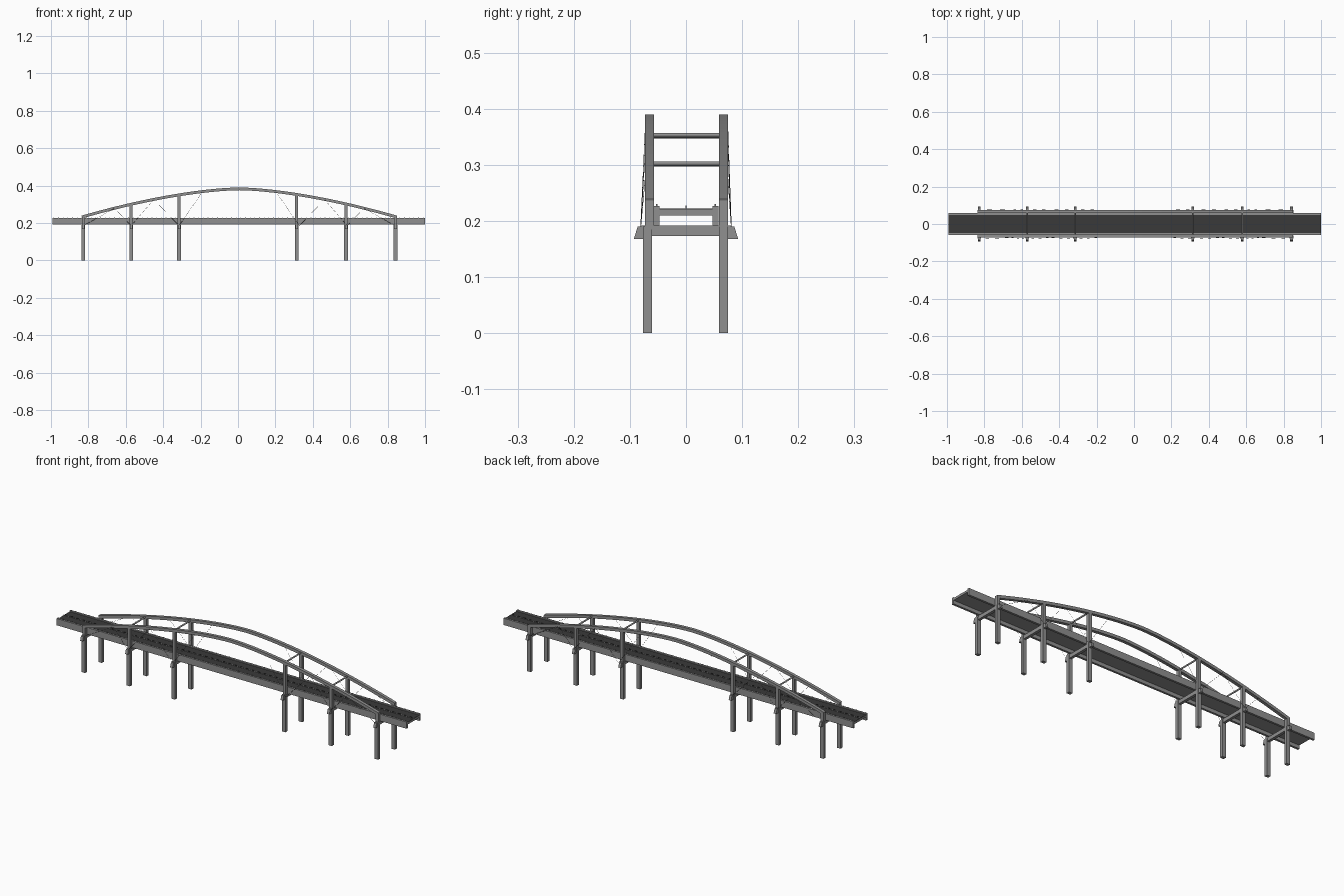
import bpy, bmesh, math
from mathutils import Vector

if "Cube" in bpy.data.objects:
    bpy.data.objects.remove(bpy.data.objects["Cube"])


def material(name, c):
    m = bpy.data.materials.new(name)
    m.diffuse_color = (c, c, c, 1)
    m.use_nodes = True
    m.node_tree.nodes["Principled BSDF"].inputs["Base Color"].default_value = m.diffuse_color
    return m


CONCRETE = material("mid grey concrete", 0.28)
ROAD = material("dark grey asphalt", 0.042)
CABLE = material("dark steel", 0.06)


def finish(name, bm, mat, bevel=0):
    bmesh.ops.recalc_face_normals(bm, faces=bm.faces)
    me = bpy.data.meshes.new(name)
    bm.to_mesh(me)
    bm.free()
    me.materials.append(mat)
    ob = bpy.data.objects.new(name, me)
    bpy.context.collection.objects.link(ob)
    if bevel:
        mod = ob.modifiers.new("chamfer", 'BEVEL')
        mod.width = bevel
        mod.segments = 1
    return ob


def box(bm, x0, x1, y0, y1, z0, z1):
    g = bmesh.ops.create_cube(bm, size=1)
    for v in g['verts']:
        v.co = ((x0 + x1) / 2 + v.co.x * (x1 - x0),
                (y0 + y1) / 2 + v.co.y * (y1 - y0),
                (z0 + z1) / 2 + v.co.z * (z1 - z0))


def rod(bm, a, b, r, sides):
    a, b = Vector(a), Vector(b)
    d = b - a
    g = bmesh.ops.create_cone(bm, cap_ends=True, segments=sides,
                              radius1=r, radius2=r, depth=d.length)
    q = d.to_track_quat('Z', 'Y')
    for v in g['verts']:
        v.co = q @ v.co + (a + b) / 2


MID = 0.0065                                   # arch centre along x
PIERS = [-0.827, -0.571, -0.315, 0.314, 0.578, 0.842]
X0, X1 = -0.993, 1.0                           # deck ends
ARCH_Y = (-0.065, 0.067)
COLUMN_Y = (-0.069, 0.067)


def arch_top(x):
    return 0.39 - 0.198 * abs(x - MID) ** 1.6


# concrete slab between the girders, with a thin asphalt plate on top
bm = bmesh.new()
box(bm, X0, X1, -0.05, 0.05, 0.210, 0.2205)
finish("road_slab", bm, CONCRETE)
bm = bmesh.new()
box(bm, X0 + 0.001, X1 - 0.001, -0.049, 0.049, 0.220, 0.222)
finish("road_surface", bm, ROAD)

# edge girders
bm = bmesh.new()
for s in (-1, 1):
    y = sorted((s * 0.047, s * 0.058))
    box(bm, X0, X1, y[0], y[1], 0.192, 0.2265)
finish("edge_girders", bm, CONCRETE)

# small guard posts along both girders
bm = bmesh.new()
n = 80
for i in range(n):
    x = -0.985 + 1.975 * i / (n - 1)
    for s in (-1, 1):
        box(bm, x - 0.0018, x + 0.0018, s * 0.052 - 0.0015, s * 0.052 + 0.0015, 0.225, 0.230)
finish("guard_posts", bm, CONCRETE)

# centre divider and its short posts
bm = bmesh.new()
box(bm, X0, X1, -0.0012, 0.0012, 0.221, 0.2235)
finish("centre_divider", bm, CONCRETE)
bm = bmesh.new()
for i in range(60):
    x = -0.98 + 1.965 * i / 59
    box(bm, x - 0.005, x + 0.005, -0.0012, 0.0012, 0.2225, 0.2275)
finish("centre_posts", bm, CABLE)

# columns: lower part to the cap beam, upper part to the arch
bm = bmesh.new()
for x in PIERS:
    for yc, ya in zip(COLUMN_Y, ARCH_Y):
        box(bm, x - 0.010, x + 0.010, yc - 0.008, yc + 0.008, 0, 0.19)
        box(bm, x - 0.008, x + 0.008, ya - 0.008, ya + 0.008,
            0.185, arch_top(x) - 0.006)
finish("columns", bm, CONCRETE)

# cross beams under the deck
bm = bmesh.new()
for x in PIERS:
    box(bm, x - 0.007, x + 0.007, -0.08, 0.08, 0.173, 0.1915)
finish("cap_beams", bm, CONCRETE)

# wedge brackets on the outer side of each column
bm = bmesh.new()
for x in PIERS:
    for s in (-1, 1):
        prof = [(0.072, 0.168), (0.093, 0.168), (0.086, 0.19), (0.072, 0.19)]
        f = bm.faces.new([bm.verts.new((x - 0.007, s * y, z)) for y, z in prof])
        ext = bmesh.ops.extrude_face_region(bm, geom=[f])
        for v in ext['geom']:
            if isinstance(v, bmesh.types.BMVert):
                v.co.x += 0.014
finish("wedge_brackets", bm, CONCRETE)

# twin arches, rectangular section swept along the curve
for yc, name in zip(ARCH_Y, ("front_arch", "back_arch")):
    bm = bmesh.new()
    prev = None
    n = 48
    for i in range(n + 1):
        x = -0.837 + (0.85 + 0.837) * i / n
        slope = (arch_top(x + 0.001) - arch_top(x - 0.001)) / 0.002
        nrm = Vector((-slope, 0, 1)).normalized() * 0.015
        p = Vector((x, 0, arch_top(x)))
        ring = [bm.verts.new(q + Vector((0, yc + dy, 0)))
                for q, dy in ((p, -0.008), (p, 0.008), (p - nrm, 0.008), (p - nrm, -0.008))]
        if prev:
            for k in range(4):
                bm.faces.new((prev[k], prev[(k + 1) % 4], ring[(k + 1) % 4], ring[k]))
        else:
            bm.faces.new(ring)
        prev = ring
    bm.faces.new(prev[::-1])
    finish(name, bm, CONCRETE)

# round struts joining the arches above the road
bm = bmesh.new()
for x in PIERS[1:-1]:
    z = arch_top(x) - 0.007
    rod(bm, (x, -0.062, z), (x, 0.062, z), 0.004, 12)
finish("arch_struts", bm, CONCRETE)

# thin stay cables from the arch down to the brackets
bm = bmesh.new()
stays = [(-0.827, -0.66), (-0.571, -0.66), (-0.571, -0.45), (-0.315, -0.45), (-0.315, -0.19)]
stays += [(2 * MID - a, 2 * MID - b) for a, b in stays]
for foot, top in stays:
    for s, ya in ((-1, 0.0725), (1, 0.0745)):
        rod(bm, (foot, s * 0.081, 0.185), (top, s * ya, arch_top(top) - 0.008), 0.0005, 4)
finish("stay_cables", bm, CABLE)
